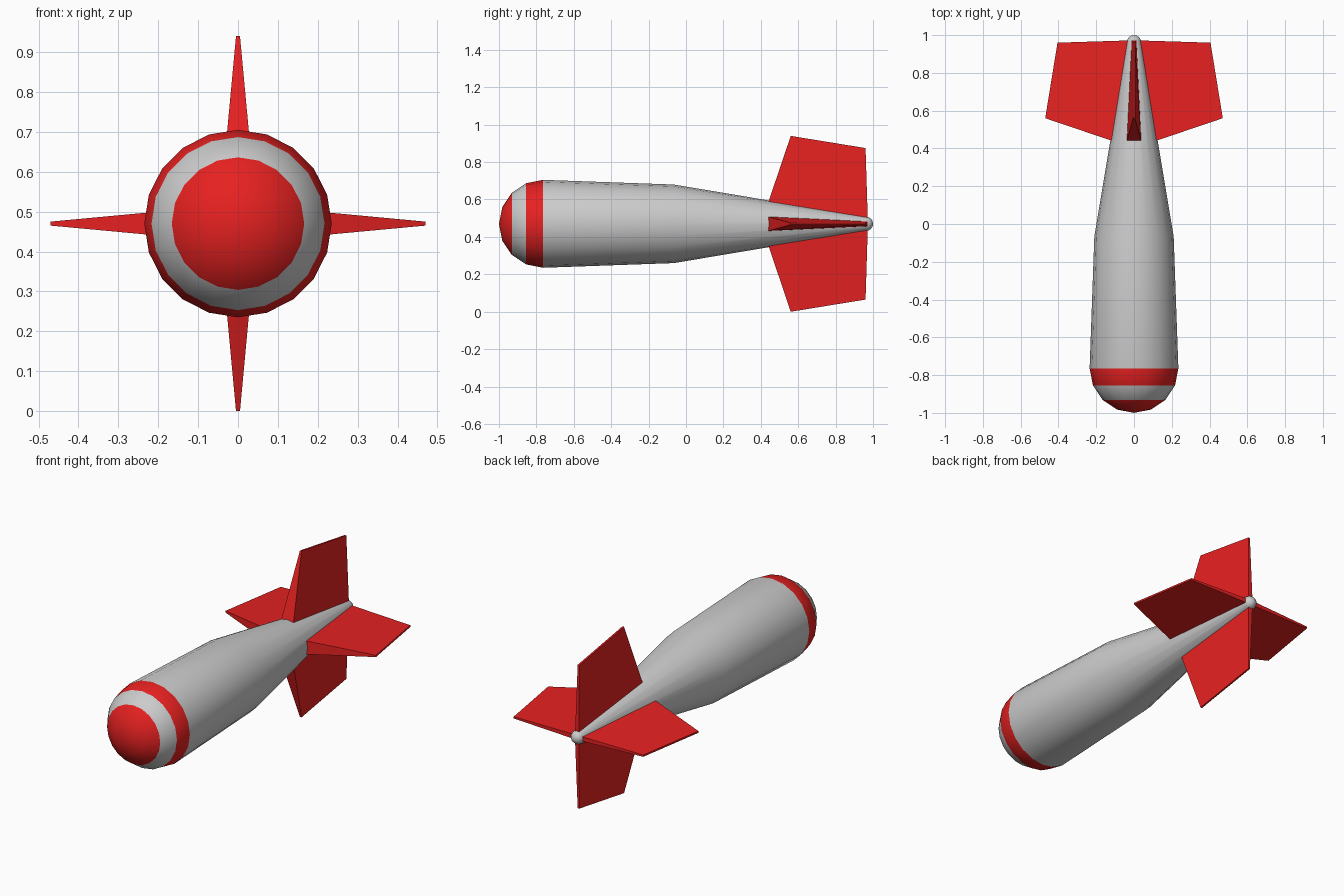
import bpy, bmesh
from math import sin, cos, pi, radians

if "Cube" in bpy.data.objects:
    bpy.data.objects.remove(bpy.data.objects["Cube"])

AXIS_Z = 0.47   # height of the long axis
SIDES = 20


def material(name, rgb):
    m = bpy.data.materials.new(name)
    m.diffuse_color = (*rgb, 1)
    m.use_nodes = True
    m.node_tree.nodes["Principled BSDF"].inputs["Base Color"].default_value = m.diffuse_color
    return m


red = material("red_paint", (0.8, 0.015, 0.015))
grey = material("grey_paint", (0.6, 0.6, 0.6))


def add_object(name, bm, mats):
    bmesh.ops.remove_doubles(bm, verts=bm.verts, dist=1e-5)
    bmesh.ops.recalc_face_normals(bm, faces=bm.faces)
    mesh = bpy.data.meshes.new(name)
    bm.to_mesh(mesh)
    bm.free()
    for m in mats:
        mesh.materials.append(m)
    ob = bpy.data.objects.new(name, mesh)
    ob.location.z = AXIS_Z
    bpy.context.collection.objects.link(ob)
    return ob


def lathe(name, profile, red_bands=()):
    """Revolve (y, radius) points about the y axis; chosen bands are red."""
    bm = bmesh.new()
    rings = []
    for y, r in profile:
        if r < 1e-6:
            rings.append([bm.verts.new((0, y, 0))] * SIDES)
        else:
            rings.append([bm.verts.new((r * cos(2 * pi * i / SIDES), y,
                                        r * sin(2 * pi * i / SIDES)))
                          for i in range(SIDES)])
    for b, (p, q) in enumerate(zip(rings, rings[1:])):
        for i in range(SIDES):
            j = (i + 1) % SIDES
            corners = list(dict.fromkeys((p[i], p[j], q[j], q[i])))
            f = bm.faces.new(corners)
            f.material_index = 1 if b in red_bands else 0
    ob = add_object(name, bm, (grey, red))
    bpy.ops.object.select_all(action='DESELECT')
    ob.select_set(True)
    bpy.context.view_layer.objects.active = ob
    bpy.ops.object.shade_smooth_by_angle(angle=radians(40))
    return ob


# Body: round nose, long barrel, tapered tail and small rounded end
R, NOSE_Y = 0.235, -0.765
nose = [(NOSE_Y - R * cos(a), R * sin(a)) for a in (k * pi / 8 for k in range(5))]
r, END_Y = 0.038, 0.962
tail = [(END_Y + r * sin(a), r * cos(a)) for a in (k * pi / 8 for k in range(5))]
lathe("bomb_body", nose + [(-0.065, 0.21)] + tail, red_bands=(0, 1, 3))

# Fins: four tapered blades, given as (y, distance from axis, half thickness)
FIN = [(0.44, 0.115, 0.038), (0.56, 0.47, 0.005),
       (0.96, 0.405, 0.005), (0.972, 0.02, 0.013)]
for k, name in enumerate(("top_fin", "right_fin", "bottom_fin", "left_fin")):
    bm = bmesh.new()
    a = [bm.verts.new((h, y, d)) for y, d, h in FIN]
    b = [bm.verts.new((-h, y, d)) for y, d, h in FIN]
    bm.faces.new(a)
    bm.faces.new(b[::-1])
    for i in range(4):
        j = (i + 1) % 4
        bm.faces.new((a[i], b[i], b[j], a[j]))
    fin = add_object(name, bm, (red,))
    fin.rotation_euler.y = k * pi / 2
